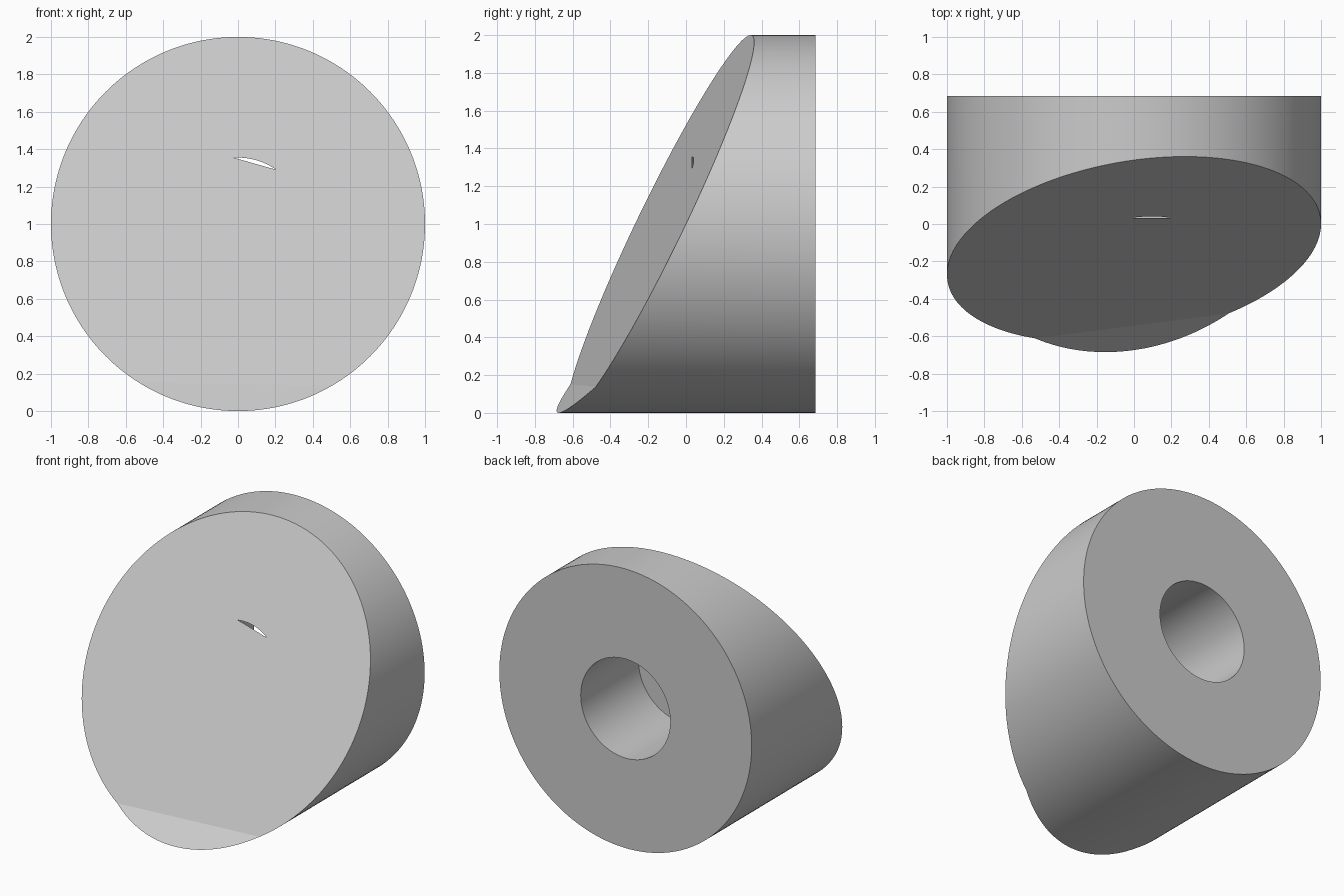
import bpy
import bmesh
from math import sin, cos, pi, atan2, acos, hypot

if "Cube" in bpy.data.objects:
    bpy.data.objects.remove(bpy.data.objects["Cube"])

BACK = 0.685
SEGMENTS = 192
# Sloped faces: y = offset + tilt_x * x + tilt_z * (z - 1)
MAIN = (-0.135, 0.135, 0.477)
LIP = (0.233, 0.141, 0.907)


def height(plane, x, z):
    return plane[0] + plane[1] * x + plane[2] * z


grey = bpy.data.materials.new("light_grey")
grey.use_nodes = True
colour = (0.6, 0.6, 0.6, 1)
grey.diffuse_color = colour
grey.node_tree.nodes["Principled BSDF"].inputs["Base Color"].default_value = colour

# Angles where the crease between the two sloped faces meets the rim
da, dx, dz = (l - m for l, m in zip(LIP, MAIN))
middle = atan2(dz, dx)
spread = acos(-da / hypot(dx, dz))
crease = [(middle + spread) % (2 * pi), (middle - spread) % (2 * pi)]
angles = sorted([2 * pi * i / SEGMENTS for i in range(SEGMENTS)] + crease)

# Body: round bar with a sloped front and a steeper lip at the bottom
bm = bmesh.new()
front, back = [], []
for a in angles:
    x, z = cos(a), sin(a)
    y = min(height(MAIN, x, z), height(LIP, x, z))
    front.append(bm.verts.new((x, y, z + 1)))
    back.append(bm.verts.new((x, BACK, z + 1)))
count = len(angles)
for i in range(count):
    j = (i + 1) % count
    bm.faces.new((front[i], front[j], back[j], back[i]))
first, last = sorted(angles.index(a) for a in crease)
bm.faces.new(front[first:last + 1])
bm.faces.new(front[last:] + front[:first + 1])
bm.faces.new(back)
bmesh.ops.recalc_face_normals(bm, faces=bm.faces)
mesh = bpy.data.meshes.new("sloped_body")
bm.to_mesh(mesh)
bm.free()
body = bpy.data.objects.new("sloped_body", mesh)
bpy.context.collection.objects.link(body)
mesh.materials.append(grey)

# Blind bore from the back, just breaking through the sloped face
FLOOR, END = 0.031, 1.0
bpy.ops.mesh.primitive_cylinder_add(
    vertices=128, radius=0.355, depth=END - FLOOR,
    location=(0, (FLOOR + END) / 2, 1), rotation=(pi / 2, 0, 0))
cutter = bpy.context.object
cutter.name = "bore_cutter"
cutter.hide_render = True
cutter.data.materials.append(grey)

bore = body.modifiers.new("bore", "BOOLEAN")
bore.operation = "DIFFERENCE"
bore.solver = "EXACT"
bore.object = cutter
bpy.ops.object.select_all(action="DESELECT")
body.select_set(True)
bpy.context.view_layer.objects.active = body
bpy.ops.object.modifier_apply(modifier="bore")
bpy.data.objects.remove(cutter)

# Smooth round walls, crisp edges
bpy.ops.object.shade_smooth_by_angle(angle=0.17)
